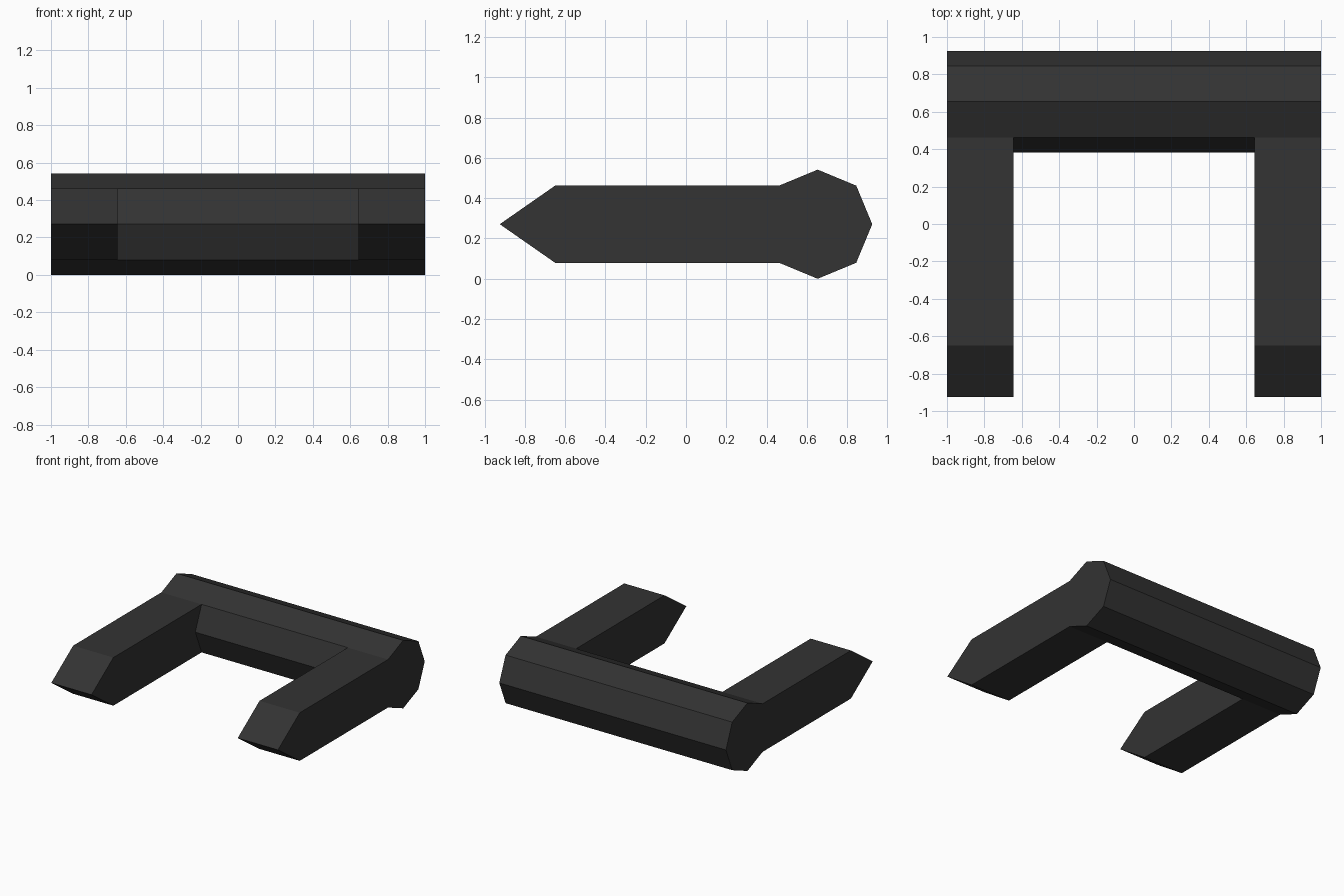
import bpy, bmesh, math

if "Cube" in bpy.data.objects:
    bpy.data.objects.remove(bpy.data.objects["Cube"])

steel = bpy.data.materials.new("dark grey")
steel.diffuse_color = (0.033, 0.033, 0.033, 1)
steel.use_nodes = True
steel.node_tree.nodes["Principled BSDF"].inputs["Base Color"].default_value = steel.diffuse_color

R, CY = 0.271, 0.654          # crossbar radius and centre
CZ = R
D = R * math.sqrt(0.5)        # half height of the prongs


def extrude_x(name, profile, x0, x1):
    """Prism from a (y, z) profile, running from x0 to x1."""
    bm = bmesh.new()
    face = bm.faces.new([bm.verts.new((x0, y, z)) for y, z in profile])
    out = bmesh.ops.extrude_face_region(bm, geom=[face])
    verts = [g for g in out["geom"] if isinstance(g, bmesh.types.BMVert)]
    bmesh.ops.translate(bm, verts=verts, vec=(x1 - x0, 0, 0))
    bmesh.ops.recalc_face_normals(bm, faces=bm.faces)
    mesh = bpy.data.meshes.new(name)
    bm.to_mesh(mesh)
    bm.free()
    mesh.materials.append(steel)
    obj = bpy.data.objects.new(name, mesh)
    bpy.context.collection.objects.link(obj)
    return obj


# Octagonal crossbar at the back
octagon = [(CY + R * math.cos(i * math.pi / 4), CZ + R * math.sin(i * math.pi / 4))
           for i in range(8)]
extrude_x("crossbar", octagon, -1, 1)

# Two pointed prongs, notched to fit the crossbar's front facets
prong = [(-0.925, CZ), (-0.65, CZ + D), (CY - D, CZ + D),
         (CY - R, CZ), (CY - D, CZ - D), (-0.65, CZ - D)]
for side, s in (("left", -1), ("right", 1)):
    extrude_x(side + "_prong", prong, s * 0.645, s * 1.0)
